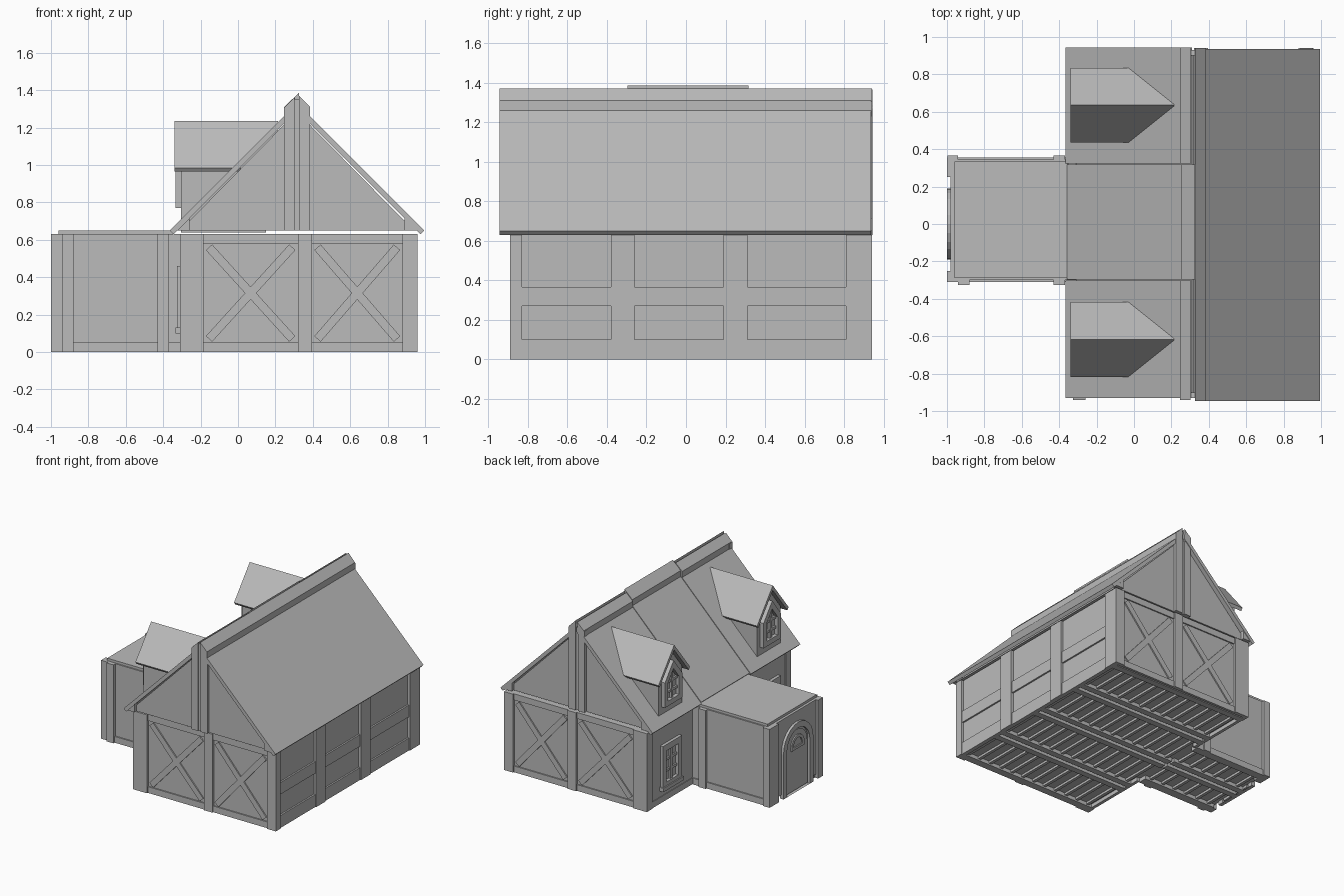
import bpy, bmesh
from math import sin, cos, pi, hypot

cube = bpy.data.objects.get("Cube")
if cube:
    bpy.data.objects.remove(cube, do_unlink=True)

GREY = (0.5, 0.5, 0.5, 1)
mat = bpy.data.materials.new("plain grey")
mat.use_nodes = True
mat.diffuse_color = GREY
mat.node_tree.nodes["Principled BSDF"].inputs["Base Color"].default_value = GREY


def place(axis, p, d):
    # profiles are (x, z) when swept along y, and (y, z) when swept along x
    return (d, p[0], p[1]) if axis == "x" else (p[0], d, p[1])


def finish(name, bm):
    bmesh.ops.recalc_face_normals(bm, faces=bm.faces)
    mesh = bpy.data.meshes.new(name)
    bm.to_mesh(mesh)
    bm.free()
    mesh.materials.append(mat)
    bpy.context.collection.objects.link(bpy.data.objects.new(name, mesh))


def prism(name, profile, axis, a, b):
    bm = bmesh.new()
    lo = [bm.verts.new(place(axis, p, a)) for p in profile]
    hi = [bm.verts.new(place(axis, p, b)) for p in profile]
    bm.faces.new(lo)
    bm.faces.new(hi)
    for i in range(len(lo)):
        bm.faces.new((lo[i - 1], lo[i], hi[i], hi[i - 1]))
    finish(name, bm)


def ring(name, outer, inner, axis, a, b):
    bm = bmesh.new()
    loops = [[bm.verts.new(place(axis, p, d)) for p in prof]
             for prof, d in ((outer, a), (outer, b), (inner, b), (inner, a))]
    for k in range(4):
        for i in range(len(outer)):
            bm.faces.new((loops[k - 1][i - 1], loops[k - 1][i], loops[k][i], loops[k][i - 1]))
    finish(name, bm)


def rect(u0, u1, z0, z1):
    return [(u0, z0), (u1, z0), (u1, z1), (u0, z1)]


def box(name, x0, x1, y0, y1, z0, z1):
    prism(name, rect(x0, x1, z0, z1), "y", y0, y1)


def bar(u0, z0, u1, z1, width):
    # thin strip between two points
    length = hypot(u1 - u0, z1 - z0)
    nu, nz = -(z1 - z0) / length * width / 2, (u1 - u0) / length * width / 2
    return [(u0 + nu, z0 + nz), (u1 + nu, z1 + nz), (u1 - nu, z1 - nz), (u0 - nu, z0 - nz)]


def arch(r, base, spring):
    return [(-r, base)] + [(-r * cos(pi * i / 12), spring + r * sin(pi * i / 12))
                           for i in range(13)] + [(r, base)]


# Main body
WALL = 0.63
box("main_walls", -0.30, 0.94, -0.87, 0.92, 0.03, WALL)

# Timber framed end walls: sills, posts and crossed braces
for side, inner, outer in (("front", -0.86, -0.89), ("back", 0.91, 0.94)):
    for u0, u1 in ((-0.31, -0.185), (0.32, 0.395), (0.88, 0.96)):
        box(side + "_post", u0, u1, inner, outer, 0, WALL)
    for u0, u1 in ((-0.185, 0.32), (0.395, 0.88)):
        mid = (inner + 2 * outer) / 3
        box(side + "_sill", u0, u1, inner, mid, 0, 0.05)
        box(side + "_top_rail", u0, u1, inner, mid, 0.58, WALL)
        prism(side + "_brace", bar(u0 + .03, .07, u1 - .03, .56, .045), "y", inner, mid)
        prism(side + "_brace", bar(u0 + .03, .56, u1 - .03, .07, .045), "y", inner, mid)

# Long right wall: posts and boards
for y0, y1 in ((-0.89, -0.83), (-0.38, -0.26), (0.19, 0.31), (0.81, 0.94)):
    box("side_post", 0.92, 0.96, y0, y1, 0, WALL)
for y0, y1 in ((-0.83, -0.38), (-0.26, 0.19), (0.31, 0.81)):
    for z0, z1 in ((0, 0.10), (0.27, 0.365)):
        box("side_board", 0.92, 0.953, y0, y1, z0, z1)

# Long left wall: corner posts and sills
for y0, y1 in ((-0.89, -0.83), (0.87, 0.94)):
    box("left_post", -0.31, -0.28, y0, y1, 0, WALL)
for y0, y1 in ((-0.83, -0.3), (0.34, 0.87)):
    box("left_sill", -0.305, -0.28, y0, y1, 0, 0.05)


# Windows
def window(y, z0, z1):
    ring("window_frame", rect(y - .12, y + .12, z0, z1),
         rect(y - .075, y + .075, z0 + .05, z1 - .05), "x", -0.325, -0.29)
    box("window_mullion", -0.315, -0.29, y - .012, y + .012, z0 + .05, z1 - .05)
    for z in (z0 + .13, z1 - .13):
        box("window_crossbar", -0.312, -0.29, y - .075, y + .075, z - .01, z + .01)
    box("window_sill", -0.335, -0.29, y - .13, y + .13, z0 - .01, z0 + .02)


for y in (-0.62, 0.635):
    window(y, 0.11, 0.46)

# Attic and its gable timbers
prism("attic", [(-0.31, .65), (0.94, .65), (0.315, 1.285)], "y", -0.915, 0.915)
for side, a, b in (("front", -0.94, -0.90), ("back", 0.94, 0.90)):
    prism(side + "_king_post_left", [(.245, .65), (.302, .65), (.302, 1.362), (.245, 1.305)], "y", a, b)
    prism(side + "_king_post_right", [(.325, .65), (.385, .65), (.385, 1.305), (.325, 1.37)], "y", a, b)
    box(side + "_king_post_core", .30, .327, a * 0.99, b, .65, 1.35)
    prism(side + "_heel_left", [(-.26, .65), (-.325, .65), (-.26, .715)], "y", a, b)
    prism(side + "_heel_right", [(.89, .65), (.955, .65), (.89, .715)], "y", a, b)

# Main roof and ridge cap
prism("right_roof", [(.325, 1.32), (.995, .65), (.975, .63), (.325, 1.28)], "y", -0.945, 0.935)
prism("right_ridge_cap", [(.325, 1.37), (.385, 1.31), (.385, 1.25), (.325, 1.27)], "y", -0.945, 0.935)
for name, y0, y1, d in (("front", -0.93, -0.303, 0), ("middle", -0.297, 0.317, 0.008), ("back", 0.323, 0.945, 0)):
    prism(name + "_left_roof", [(.31, 1.325), (-.365 + d, .65 + d), (-.345 + d, .63 + d), (.31, 1.285)], "y", y0, y1)
    ridge = .325 if d else .305
    prism(name + "_left_ridge_cap", [(.247 + d, 1.25), (.247 + d, 1.31 + d), (ridge, ridge + 1.06), (ridge, 1.27)],
          "y", y0, y1)

# Dormers
for y in (-0.617, 0.635):
    prism("dormer_wall", [(y - .15, .64), (y + .15, .64), (y + .15, 1.0), (y, 1.19), (y - .15, 1.0)],
          "x", -0.305, 0.15)
    for s in (-1, 1):
        prism("dormer_roof", [(y, 1.235), (y + s * .2, .985), (y + s * .185, .965), (y, 1.195)],
              "x", -0.34, 0.215)
    ring("dormer_window_frame",
         [(y - .11, .77), (y + .11, .77), (y + .11, .97), (y, 1.11), (y - .11, .97)],
         [(y - .07, .81), (y + .07, .81), (y + .07, .955), (y, 1.045), (y - .07, .955)],
         "x", -0.335, -0.30)
    box("dormer_mullion", -0.322, -0.30, y - .012, y + .012, .80, 1.05)
    for z in (.87, .95):
        box("dormer_crossbar", -0.32, -0.30, y - .075, y + .075, z - .01, z + .01)

# Annex with flat roof
box("annex_walls", -0.98, -0.29, -0.30, 0.345, 0.03, WALL)
box("annex_roof", -0.96, -0.35, -0.29, 0.335, WALL, 0.65)
for y0, y1 in ((-0.31, -0.25), (0.25, 0.355)):
    box("annex_front_post", -1.0, -0.94, y0, y1, 0, WALL)
for x0, x1 in ((-0.94, -0.88), (-0.43, -0.37)):
    box("annex_side_post", x0, x1, -0.325, -0.28, 0, WALL)
for x0, x1 in ((-0.998, -0.94), (-0.43, -0.37)):
    box("annex_back_post", x0, x1, 0.32, 0.367, 0, WALL)
for y0, y1 in ((-0.31, -0.29), (0.335, 0.355)):
    box("annex_sill", -0.97, -0.31, y0, y1, 0, 0.05)

# Arched door
ring("door_arch", arch(.19, 0, .36), arch(.145, 0, .36), "x", -1.0, -0.97)
prism("door_leaf", arch(.13, .01, .36), "x", -0.987, -0.97)
ring("door_window", arch(.08, .34, .37), arch(.055, .36, .37), "x", -0.997, -0.98)


# Floor frame under the rooms: long joists with short slats
def floor_frame(x0, x1, y0, y1):
    for y in (y0, y1 - .05):
        box("floor_joist", x0, x1, y, y + .05, 0, 0.04)
    count = int((x1 - x0) / 0.1)
    for i in range(count):
        x = x0 + (i + 0.5) * (x1 - x0) / count
        box("floor_slat", x - .012, x + .012, y0 + .05, y1 - .05, 0.012, 0.04)


for i in range(4):
    floor_frame(-0.295, 0.95, -0.87 + i * 0.45, -0.45 + i * 0.45)
for y0 in (-0.29, 0.04):
    floor_frame(-0.97, -0.31, y0, y0 + 0.3)
